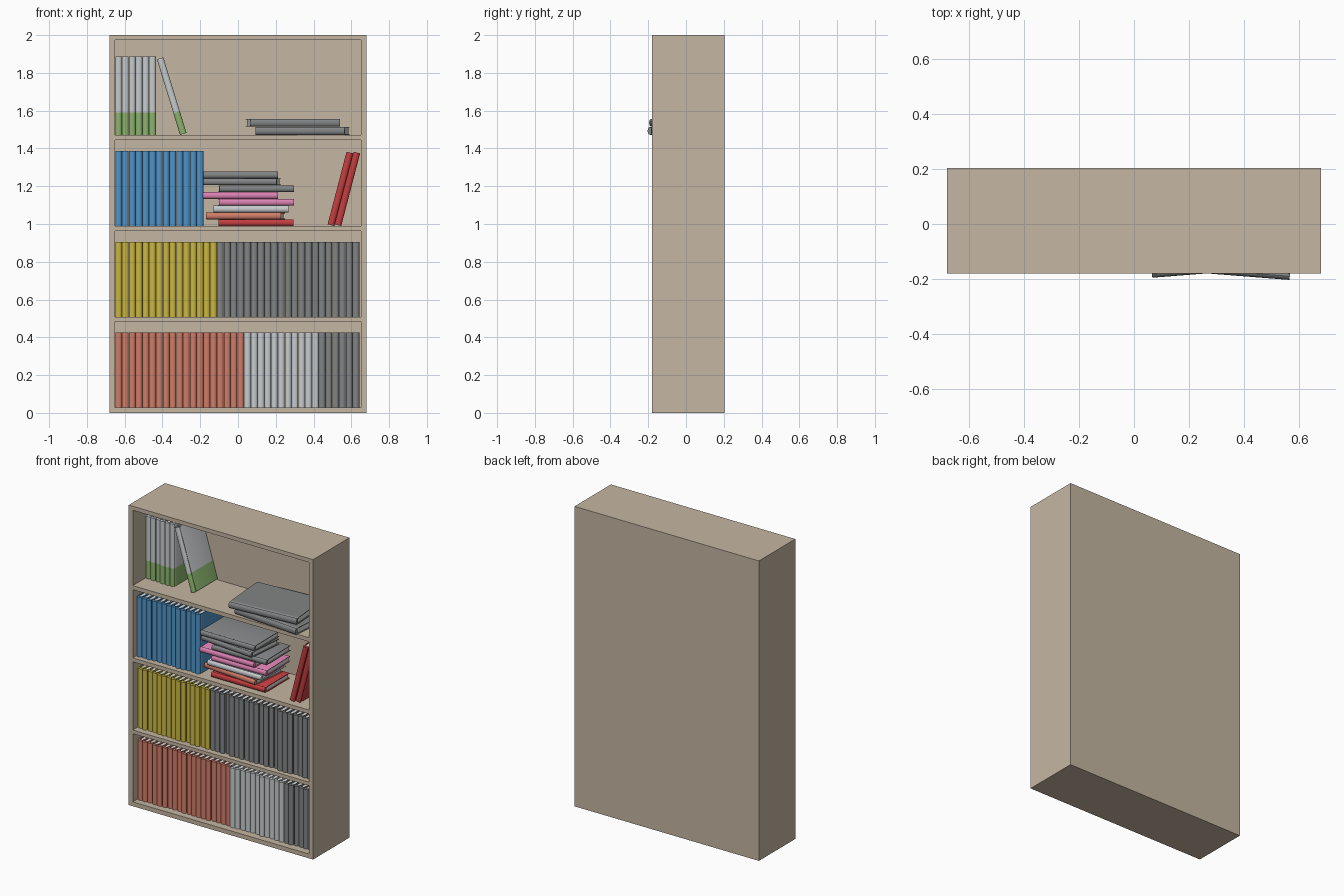
import bpy, bmesh, math, random
from mathutils import Matrix, Vector

if "Cube" in bpy.data.objects:
    bpy.data.objects.remove(bpy.data.objects["Cube"])

random.seed(4)


def lin(c):
    c /= 255
    return c / 12.92 if c <= 0.04045 else ((c + 0.055) / 1.055) ** 2.4


def material(name, *rgb):
    m = bpy.data.materials.new(name)
    m.diffuse_color = (*[lin(c) for c in rgb], 1)
    m.use_nodes = True
    m.node_tree.nodes["Principled BSDF"].inputs["Base Color"].default_value = m.diffuse_color
    return m


WOOD = material("beige_wood", 197, 182, 162)
BLUE = material("blue_cover", 80, 148, 200)
YELLOW = material("yellow_cover", 202, 183, 66)
SALMON = material("salmon_cover", 208, 125, 104)
RED = material("red_cover", 196, 62, 64)
WHITE = material("white_cover", 200, 204, 206)
GREY = material("grey_cover", 130, 132, 133)
GREEN = material("green_band", 140, 180, 110)
PINK = material("pink_cover", 220, 130, 178)
PAPER = material("paper", 222, 222, 220)


def finish(bm, name, mats, matrix=Matrix()):
    bmesh.ops.recalc_face_normals(bm, faces=bm.faces)
    me = bpy.data.meshes.new(name)
    bm.to_mesh(me)
    bm.free()
    for m in mats:
        me.materials.append(m)
    ob = bpy.data.objects.new(name, me)
    ob.matrix_world = matrix
    bpy.context.collection.objects.link(ob)
    return ob


def add_box(bm, lo, hi, mat=0):
    lo, hi = Vector(lo), Vector(hi)
    mx = Matrix.Translation((lo + hi) / 2) @ Matrix.Diagonal((*(hi - lo), 1))
    vs = bmesh.ops.create_cube(bm, size=1, matrix=mx)["verts"]
    for f in {f for v in vs for f in v.link_faces}:
        f.material_index = mat


# Bookcase: solid box with four shelf openings pushed in from the front
FRONT, BACK, INNER_BACK = -0.18, 0.203, 0.183
OPENINGS = [(0.029, 0.484), (0.508, 0.963), (0.989, 1.444), (1.471, 1.973)]
bm = bmesh.new()
add_box(bm, (-0.68, FRONT, 0), (0.68, BACK, 2))


def front_faces():
    return [f for f in bm.faces if f.calc_center_median().y < FRONT + 0.001]


cuts = [((x, 0, 0), (1, 0, 0)) for x in (-0.65, 0.65)]
cuts += [((0, 0, z), (0, 0, 1)) for o in OPENINGS for z in o]
for co, no in cuts:
    bmesh.ops.bisect_plane(bm, geom=bm.verts[:] + bm.edges[:] + bm.faces[:],
                           plane_co=co, plane_no=no)
holes = [f for f in front_faces()
         if abs(f.calc_center_median().x) < 0.64
         and any(a < f.calc_center_median().z < b for a, b in OPENINGS)]
new = bmesh.ops.extrude_discrete_faces(bm, faces=holes)["faces"]
for f in new:
    for v in f.verts:
        v.co.y = INNER_BACK
finish(bm, "bookcase", [WOOD])


# Book: rounded spine at y=0, boards running back, page block inside
def book(name, cover, h, d, t, matrix, band=None):
    r, b = t / 2, 0.004
    arc = [(-r * math.cos(a), 0.013 - 0.013 * math.sin(a))
           for a in [math.pi * i / 8 for i in range(9)]]
    outline = ([(-r, d), (-r, 0.031), (-r * 0.72, 0.022)] + arc
               + [(r * 0.72, 0.022), (r, 0.031), (r, d)]
               + [(r - b, d), (r - b, 0.032), (r * 0.55, 0.02),
                  (-r * 0.55, 0.02), (b - r, 0.032), (b - r, d)])
    bm = bmesh.new()
    levels = [0, 0.12, h] if band else [0, h]
    rings = [[bm.verts.new((x, y, z)) for x, y in outline] for z in levels]
    n = len(outline)
    for k in range(len(levels) - 1):
        for i in range(n):
            j = (i + 1) % n
            f = bm.faces.new((rings[k][i], rings[k][j],
                              rings[k + 1][j], rings[k + 1][i]))
            f.material_index = 2 if band and k == 0 else 0
    bm.faces.new(rings[0][::-1]).material_index = 2 if band else 0
    bm.faces.new(rings[-1])
    add_box(bm, (b - r, 0.03, 0.007), (r - b, d - 0.007, h - 0.007), 1)
    finish(bm, name, [cover, PAPER] + ([band] if band else []), matrix)


T = 0.0359


# Upright rows: (shelf floor, start x, front y, height, depth, jitter, groups)
def row(z, front, h, d, jitter, groups):
    x = -0.653 + T / 2
    for label, count, cover, band in groups:
        for i in range(count):
            y = front + random.uniform(-jitter, jitter)
            book(f"{label}_book_{i + 1}", cover, h, d, T * 0.98,
                 Matrix.Translation((x + 0.003, y, z)), band)
            x += T


row(0.029, -0.135, 0.397, 0.27, 0.006,
    [("salmon", 19, SALMON, None), ("white", 11, WHITE, None), ("low_grey", 6, GREY, None)])
row(0.508, -0.143, 0.397, 0.27, 0.010,
    [("yellow", 15, YELLOW, None), ("grey", 21, GREY, None)])
row(0.989, -0.145, 0.397, 0.27, 0.005, [("blue", 13, BLUE, None)])
row(1.471, -0.055, 0.415, 0.232, 0.006, [("green_band", 6, WHITE, GREEN)])


# Leaning books, placed by the bottom centre of the spine
def leaning(name, cover, x, y, z, deg, h, d, band=None):
    mx = Matrix.Translation((x, y, z)) @ Matrix.Rotation(math.radians(deg), 4, 'Y')
    book(name, cover, h, d, T, mx, band)


leaning("leaning_white_book", WHITE, -0.29, -0.065, 1.477, -17, 0.418, 0.24, GREEN)
leaning("leaning_red_book_1", RED, 0.492, -0.14, 0.994, 14.6, 0.397, 0.27)
leaning("leaning_red_book_2", RED, 0.529, -0.13, 0.994, 14.6, 0.397, 0.27)


# Lying books, placed by their centre, spine facing the front
def lying(name, cover, x, y, z, deg, h, d, t):
    mx = (Matrix.Translation((x, y, z + t / 2)) @ Matrix.Rotation(math.radians(deg), 4, 'Z')
          @ Matrix.Rotation(math.pi / 2, 4, 'Y') @ Matrix.Translation((0, -d / 2, -h / 2)))
    book(name, cover, h, d, t, mx)


STACK = [(RED, 0.095, 0), (SALMON, 0.04, -5), (WHITE, 0.068, 0), (PINK, 0.095, 1),
         (PINK, 0.013, 0), (GREY, 0.097, 1), (GREY, 0.018, -5), (GREY, 0.013, 0)]
for i, (cover, x, deg) in enumerate(STACK):
    lying(f"stacked_book_{i + 1}", cover, x, -0.008 + 0.006 * (i % 2),
          0.989 + i * 0.0361, deg, 0.397, 0.262, 0.0355)

lying("large_grey_book_lower", GREY, 0.3415, -0.015, 1.472, -4.5, 0.475, 0.34, 0.042)
lying("large_grey_book_upper", GREY, 0.29, -0.007, 1.515, 4.5, 0.475, 0.34, 0.042)

# Smooth the rounded spines, keep board edges sharp
bpy.ops.object.select_all(action='SELECT')
bpy.context.view_layer.objects.active = bpy.data.objects["bookcase"]
bpy.ops.object.shade_smooth_by_angle(angle=math.radians(32))
